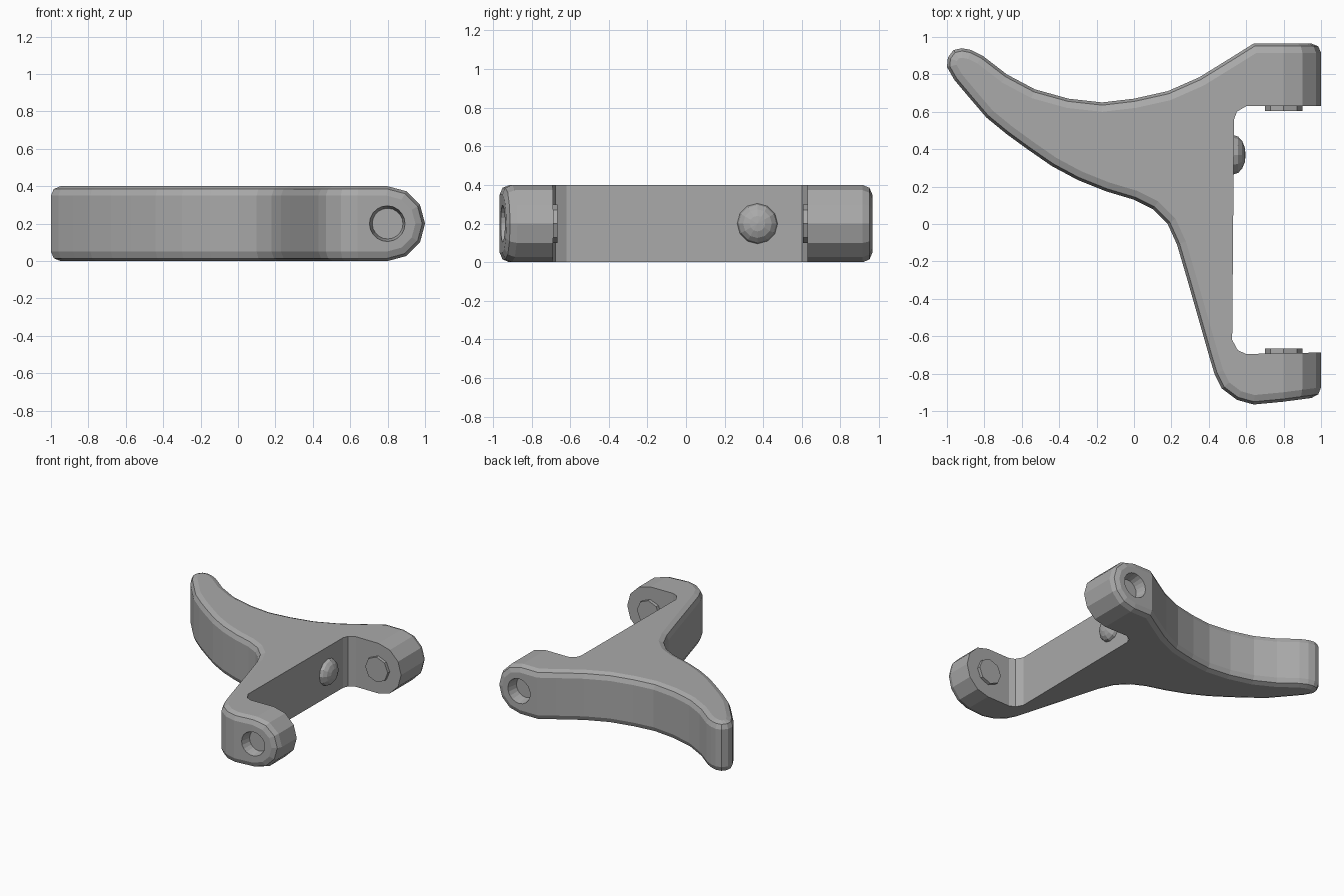
import bpy, bmesh, math
from mathutils import Matrix, Vector

cube = bpy.data.objects.get("Cube")
if cube:
    bpy.data.objects.remove(cube, do_unlink=True)

grey = bpy.data.materials.new("plain_grey")
grey.use_nodes = True
GREY = (0.4, 0.4, 0.4, 1)
grey.diffuse_color = GREY
grey.node_tree.nodes["Principled BSDF"].inputs["Base Color"].default_value = GREY


def make_object(name, bm):
    bmesh.ops.recalc_face_normals(bm, faces=bm.faces)
    mesh = bpy.data.meshes.new(name)
    bm.to_mesh(mesh)
    bm.free()
    mesh.materials.append(grey)
    obj = bpy.data.objects.new(name, mesh)
    bpy.context.collection.objects.link(obj)
    return obj


def prism(name, points, direction):
    """Extrude a closed profile along a direction."""
    bm = bmesh.new()
    face = bm.faces.new([bm.verts.new(p) for p in points])
    out = bmesh.ops.extrude_face_region(bm, geom=[face])
    moved = [g for g in out["geom"] if isinstance(g, bmesh.types.BMVert)]
    bmesh.ops.translate(bm, verts=moved, vec=Vector(direction))
    return make_object(name, bm)


def cylinder_y(name, sides, y_from, y_to, r_from, r_to):
    """Cylinder or cone along y on the axis of the lugs."""
    bm = bmesh.new()
    bmesh.ops.create_cone(bm, cap_ends=True, segments=sides, radius1=r_from,
                          radius2=r_to, depth=abs(y_to - y_from))
    turn = Matrix.Rotation(math.radians(-90 if y_to > y_from else 90), 4, "X")
    place = Matrix.Translation((LUG_X, (y_from + y_to) / 2, MID_Z))
    bmesh.ops.transform(bm, matrix=place @ turn, verts=bm.verts)
    return make_object(name, bm)


def boolean(target, cutter, operation):
    cutter.hide_render = True
    mod = target.modifiers.new("cut", "BOOLEAN")
    mod.object, mod.operation, mod.solver = cutter, operation, "EXACT"
    bpy.context.view_layer.objects.active = target
    bpy.ops.object.modifier_apply(modifier=mod.name)
    bpy.data.objects.remove(cutter, do_unlink=True)


LUG_X, MID_Z = 0.8, 0.2

# Plan outline: rear edge, horn tip, front edge, front lug, inner channel
outline = [
    (1.1, .965), (.64, .965), (.52, .89), (.35, .785), (.18, .71), (0, .67),
    (-.17, .65), (-.35, .67), (-.53, .72), (-.68, .8), (-.81, .9),
    (-.87, .93), (-.92, .94), (-.965, .93), (-.995, .89), (-1, .84),
    (-.96, .77), (-.88, .675), (-.79, .57), (-.68, .48), (-.57, .4),
    (-.44, .31), (-.3, .235), (-.15, .175), (0, .13), (.1, .08), (.18, 0),
    (.23, -.11), (.28, -.28), (.4, -.7), (.43, -.8), (.47, -.88),
    (.55, -.94), (.64, -.965), (.8, -.95), (1.1, -.91),
    (1.1, -.685), (.6, -.695), (.555, -.675), (.525, -.62),
    (.535, .56), (.55, .6), (.6, .63), (1.1, .63),
]
body = prism("bracket_body", [(x, y, -.1) for x, y in outline], (0, 0, .6))

# Side profile with rounded lug ends
arc = [math.radians(a) for a in range(-90, 91, 30)]
side = [(-1.5, -1.5, 0)]
side += [(LUG_X + .2 * math.cos(a), -1.5, MID_Z + .2 * math.sin(a)) for a in arc]
side += [(-1.5, -1.5, .4)]
boolean(body, prism("side_cutter", side, (0, 3, 0)), "INTERSECT")

# Round the outer rim, leaving the inner channel sharp
bm = bmesh.new()
bm.from_mesh(body.data)
bmesh.ops.remove_doubles(bm, verts=bm.verts, dist=.0005)
bm.normal_update()
rim = []
for e in bm.edges:
    if len(e.link_faces) != 2:
        continue
    mid = (e.verts[0].co + e.verts[1].co) / 2
    inner = mid.x > .515 and -.71 < mid.y < .64
    wall, cap = sorted(abs(f.normal.z) for f in e.link_faces)
    if wall < .01 and cap > .2 and not inner:
        rim.append(e)
bmesh.ops.bevel(bm, geom=rim, offset=.05, segments=2, profile=.5,
                affect="EDGES", clamp_overlap=False)
bm.to_mesh(body.data)
bm.free()

# Bolt recesses in the outer lug faces, octagonal bosses on the inner faces
for name, sign, inner_y in (("rear", 1, .63), ("front", -1, .69)):
    hole = cylinder_y(name + "_cutter", 20, sign * 1.0, sign * .88, .105, .082)
    boolean(body, hole, "DIFFERENCE")
    cylinder_y(name + "_lug_boss", 8, sign * (inner_y + .02),
               sign * (inner_y - .025), .1, .1)

# Domed stud on the channel wall
bm = bmesh.new()
bmesh.ops.create_uvsphere(bm, u_segments=12, v_segments=8, radius=.105)
turn = Matrix.Rotation(math.radians(90), 4, "Y")
squash = Matrix.Diagonal((.62, 1, 1, 1))
bmesh.ops.transform(bm, matrix=Matrix.Translation((.532, .37, MID_Z)) @ squash @ turn,
                    verts=bm.verts)
make_object("channel_stud", bm)
